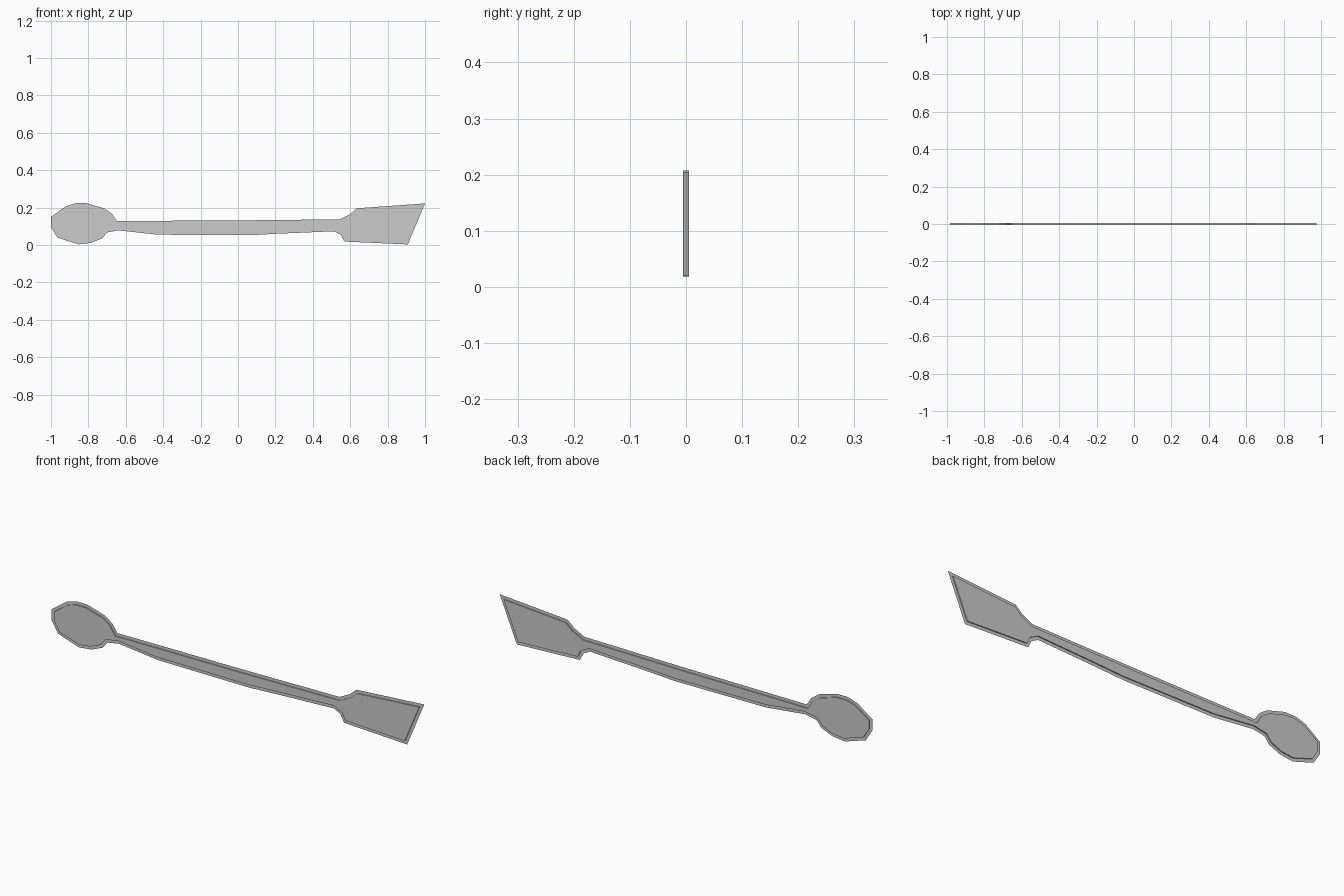
import bpy, bmesh
from mathutils import Vector

if "Cube" in bpy.data.objects:
    bpy.data.objects.remove(bpy.data.objects["Cube"])

# Outline in x, z: spoon bowl, top of handle, angled blade, underside of handle
OUTLINE = [
    (-1.0, 0.15), (-0.92, 0.207), (-0.868, 0.223), (-0.81, 0.223), (-0.714, 0.195),
    (-0.672, 0.165), (-0.648, 0.128), (0.0, 0.131), (0.545, 0.137), (0.6, 0.165),
    (0.635, 0.196), (1.0, 0.222), (0.908, 0.003), (0.569, 0.018), (0.55, 0.055),
    (0.515, 0.073), (0.23, 0.061), (0.06, 0.052), (-0.43, 0.055), (-0.64, 0.078), (-0.7, 0.067),
    (-0.727, 0.035), (-0.785, 0.011), (-0.853, 0.003), (-0.965, 0.039), (-1.0, 0.095),
]
BORDER, HALF = 0.0155, 0.005


def inset(points, d):
    """Mitred inward offset of a clockwise outline."""
    pts, out = [Vector(p) for p in points], []
    for i, p in enumerate(pts):
        a = (p - pts[i - 1]).normalized()
        b = (pts[(i + 1) % len(pts)] - p).normalized()
        n1, n2 = Vector((a.y, -a.x)), Vector((b.y, -b.x))
        out.append(p + (n1 + n2) * d / (1 + n1.dot(n2)))
    return out


def finish(bm, name):
    mesh = bpy.data.meshes.new(name)
    bmesh.ops.recalc_face_normals(bm, faces=bm.faces[:])
    bm.to_mesh(mesh)
    bm.free()
    bpy.context.collection.objects.link(bpy.data.objects.new(name, mesh))


def ring(bm, points, y):
    return [bm.verts.new((x, y, z)) for x, z in points]


def bridge(bm, a, b):
    for i in range(len(a)):
        bm.faces.new((a[i - 1], a[i], b[i], b[i - 1]))


inner = inset(OUTLINE, BORDER)

# Raised body: thin slab standing proud on both sides
bm = bmesh.new()
front, back = ring(bm, inner, -HALF), ring(bm, inner, HALF)
bridge(bm, front, back)
bm.faces.new(front)
bm.faces.new(back[::-1])
finish(bm, "utensil_body")

# Paper-thin border around the body
bm = bmesh.new()
bridge(bm, ring(bm, OUTLINE, 0), ring(bm, inner, 0))
finish(bm, "edge_border")
